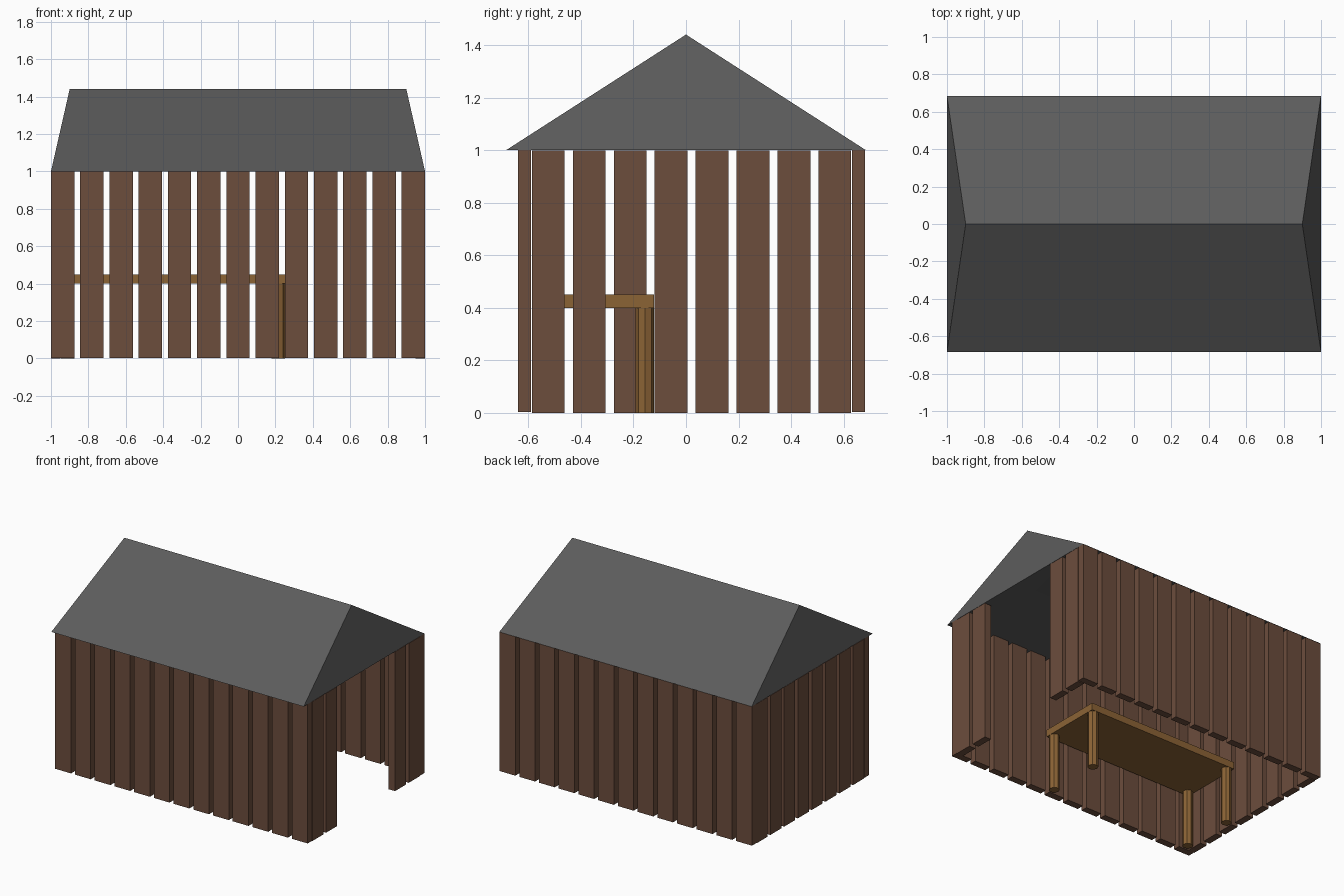
import bpy, bmesh
from mathutils import Matrix

if "Cube" in bpy.data.objects:
    bpy.data.objects.remove(bpy.data.objects["Cube"])


def material(name, rgb):
    m = bpy.data.materials.new(name)
    m.diffuse_color = (*rgb, 1)
    m.use_nodes = True
    m.node_tree.nodes["Principled BSDF"].inputs["Base Color"].default_value = m.diffuse_color
    return m


PLANK = material("plank_brown", (0.15, 0.074, 0.046))
SLATE = material("roof_grey", (0.107, 0.107, 0.107))
OAK = material("table_oak", (0.26, 0.125, 0.036))


def finish(name, bm, mat):
    bmesh.ops.recalc_face_normals(bm, faces=bm.faces)
    mesh = bpy.data.meshes.new(name)
    bm.to_mesh(mesh)
    bm.free()
    mesh.materials.append(mat)
    obj = bpy.data.objects.new(name, mesh)
    bpy.context.collection.objects.link(obj)
    return obj


def add_box(bm, x0, x1, y0, y1, z0, z1):
    m = Matrix.Translation(((x0 + x1) / 2, (y0 + y1) / 2, (z0 + z1) / 2))
    bmesh.ops.create_cube(bm, size=1, matrix=m @ Matrix.Diagonal((x1 - x0, y1 - y0, z1 - z0, 1)))


# Long walls: thirteen upright boards each
for name, y in (("front_wall", -0.64), ("back_wall", 0.632)):
    bm = bmesh.new()
    for i in range(13):
        x = -1 + i * 0.15625
        add_box(bm, x, x + 0.125, y, y + 0.05, 0.003, 1)
    finish(name, bm, PLANK)

# End walls: eight boards, with a doorway left open on the right
for name, x, boards in (("left_wall", -1, range(8)), ("right_wall", 0.95, (0, 1, 6, 7))):
    bm = bmesh.new()
    for i in boards:
        y = -0.587 + i * 0.156
        add_box(bm, x, x + 0.05, y, y + 0.124, 0, 0.998)
    finish(name, bm, PLANK)

# Roof: steep hipped ends on a long ridge, with a shallow underside
bm = bmesh.new()
eave = [bm.verts.new((x, y, 1)) for x, y in ((-1, -0.685), (1, -0.685), (1, 0.685), (-1, 0.685))]
for ridge_x, ridge_z in ((0.9, 1.44), (0.83, 1.02)):
    left = bm.verts.new((-ridge_x, 0, ridge_z))
    right = bm.verts.new((ridge_x, 0, ridge_z))
    bm.faces.new((eave[0], eave[1], right, left))
    bm.faces.new((eave[2], eave[3], left, right))
    bm.faces.new((eave[1], eave[2], right))
    bm.faces.new((eave[3], eave[0], left))
finish("roof", bm, SLATE)

# Table top
bm = bmesh.new()
add_box(bm, -0.945, 0.25, -0.58, -0.122, 0.4, 0.45)
finish("table_top", bm, OAK)

# Table legs: eight-sided posts at the corners
bm = bmesh.new()
for x in (-0.91, 0.215):
    for y in (-0.545, -0.157):
        bmesh.ops.create_cone(bm, cap_ends=True, segments=8, radius1=0.035, radius2=0.035,
                              depth=0.4, matrix=Matrix.Translation((x, y, 0.2)))
finish("table_legs", bm, OAK)
